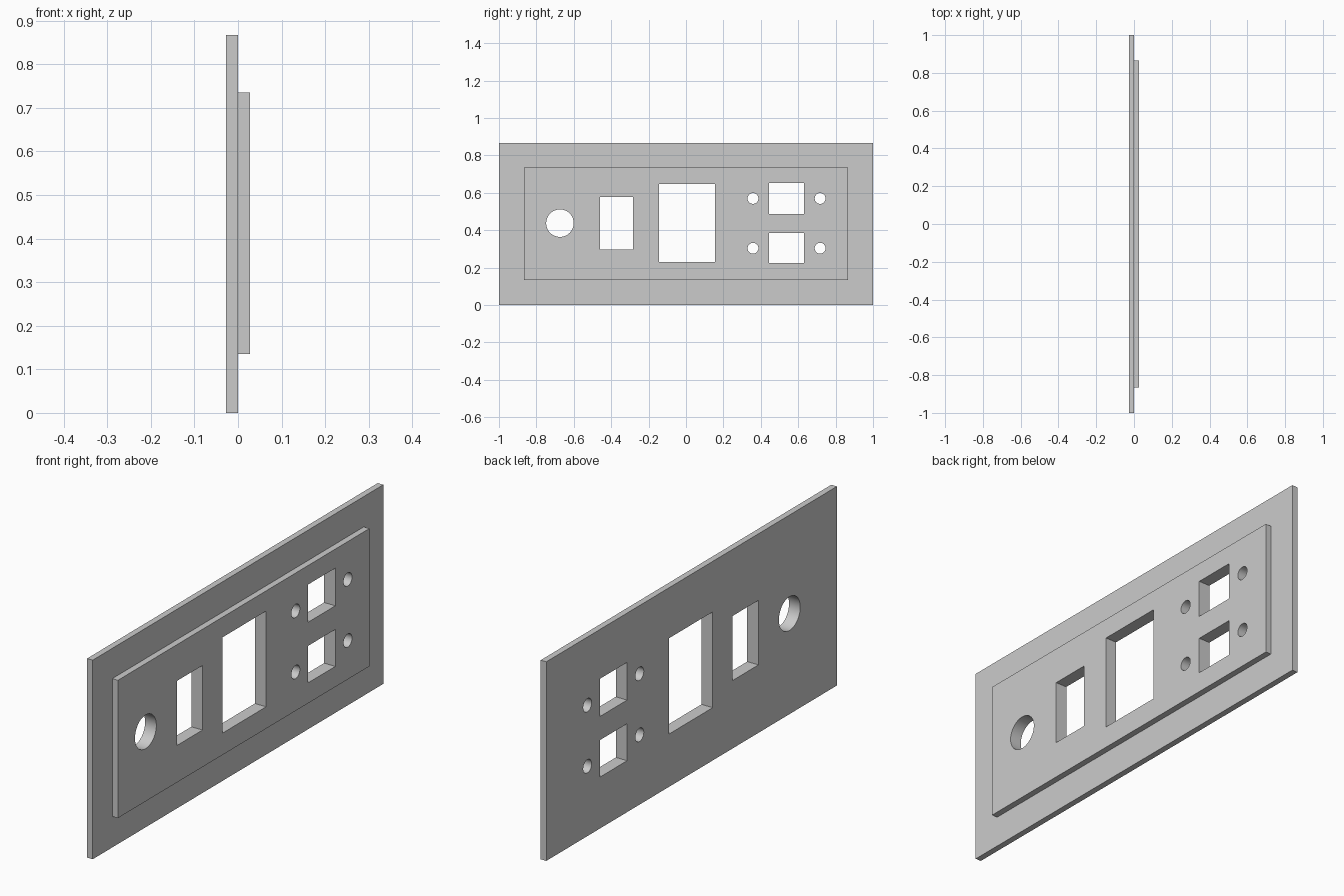
import bpy, bmesh
from math import pi
from mathutils import Matrix

if "Cube" in bpy.data.objects:
    bpy.data.objects.remove(bpy.data.objects["Cube"])

T = 0.027  # thickness of each layer


def add_box(bm, x0, x1, y0, y1, z0, z1):
    centre = Matrix.Translation(((x0 + x1) / 2, (y0 + y1) / 2, (z0 + z1) / 2))
    size = Matrix.Diagonal((x1 - x0, y1 - y0, z1 - z0, 1))
    bmesh.ops.create_cube(bm, size=1, matrix=centre @ size)


def add_drill(bm, y, z, r, sides):
    m = Matrix.Translation((0, y, z)) @ Matrix.Rotation(pi / 2, 4, 'Y')
    bmesh.ops.create_cone(bm, cap_ends=True, segments=sides, radius1=r,
                          radius2=r, depth=0.2, matrix=m)


def make_object(name, bm):
    mesh = bpy.data.meshes.new(name)
    bm.to_mesh(mesh)
    bm.free()
    ob = bpy.data.objects.new(name, mesh)
    bpy.context.collection.objects.link(ob)
    return ob


def apply_boolean(ob, tool, operation):
    mod = ob.modifiers.new(operation.title(), 'BOOLEAN')
    mod.operation, mod.solver, mod.object = operation, 'EXACT', tool
    bpy.context.view_layer.objects.active = ob
    bpy.ops.object.modifier_apply(modifier=mod.name)
    bpy.data.objects.remove(tool)


# Back plate
bm = bmesh.new()
add_box(bm, -T, 0, -1, 1, 0, 0.867)
plate = make_object("socket_face_plate", bm)

# Raised panel, sunk slightly into the plate so the two fuse
bm = bmesh.new()
add_box(bm, -T / 2, T, -0.865, 0.865, 0.135, 0.735)
panel = make_object("raised_panel", bm)
panel.hide_render = True
apply_boolean(plate, panel, 'UNION')

# Openings: switch slot, main socket window, two small port windows
bm = bmesh.new()
for y0, y1, z0, z1 in ((-0.46, -0.283, 0.296, 0.577),
                       (-0.145, 0.155, 0.23, 0.647),
                       (0.444, 0.631, 0.488, 0.652),
                       (0.444, 0.631, 0.224, 0.385)):
    add_box(bm, -0.1, 0.1, y0, y1, z0, z1)

# Large round hole and four screw holes
add_drill(bm, -0.674, 0.438, 0.0735, 64)
for y in (0.358, 0.717):
    for z in (0.304, 0.57):
        add_drill(bm, y, z, 0.029, 32)
cutter = make_object("hole_cutter", bm)
cutter.hide_render = True
apply_boolean(plate, cutter, 'DIFFERENCE')

# Smooth hole walls, keep flat faces crisp
plate.select_set(True)
bpy.context.view_layer.objects.active = plate
bpy.ops.object.shade_smooth_by_angle(angle=pi / 6)
